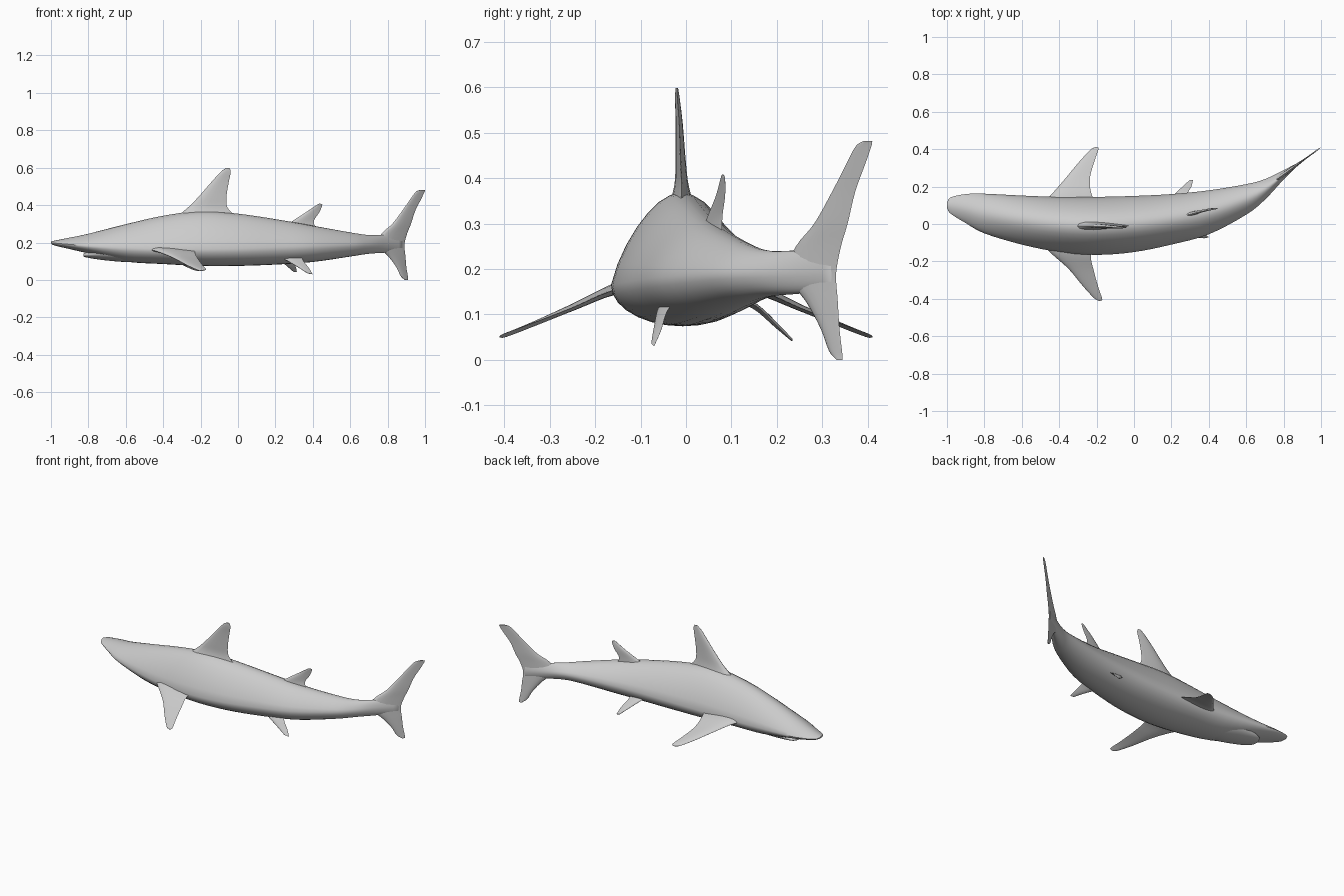
import bpy
import bmesh
import math
from mathutils import Vector

if "Cube" in bpy.data.objects:
    bpy.data.objects.remove(bpy.data.objects["Cube"], do_unlink=True)

# One skin colour for the whole fish
skin = bpy.data.materials.new("grey skin")
skin.use_nodes = True
GREY = (0.6, 0.6, 0.6, 1.0)
skin.diffuse_color = GREY
skin.node_tree.nodes["Principled BSDF"].inputs["Base Color"].default_value = GREY


def smooth_rows(rows, steps):
    """Catmull-Rom interpolation through rows of numbers."""
    rows = [Vector(r) for r in rows]
    first = rows[0] * 2 - rows[1]
    last = rows[-1] * 2 - rows[-2]
    padded = [first] + rows + [last]
    result = []
    for a, b, c, d in zip(padded, padded[1:], padded[2:], padded[3:]):
        for i in range(steps):
            t = i / steps
            result.append(b + (c - a) * (t / 2)
                          + (a * 2 - b * 5 + c * 4 - d) * (t * t / 2)
                          + (b * 3 - a - c * 3 + d) * (t ** 3 / 2))
    result.append(rows[-1])
    return result


def skin_rings(name, rings):
    """Join equal rings of points into a closed smooth surface."""
    bm = bmesh.new()
    loops = [[bm.verts.new(p) for p in ring] for ring in rings]
    for low, high in zip(loops, loops[1:]):
        for i in range(len(low)):
            j = (i + 1) % len(low)
            bm.faces.new((low[i], low[j], high[j], high[i]))
    bm.faces.new(loops[0])
    bm.faces.new(loops[-1])
    bmesh.ops.recalc_face_normals(bm, faces=bm.faces)
    mesh = bpy.data.meshes.new(name)
    bm.to_mesh(mesh)
    bm.free()
    mesh.materials.append(skin)
    obj = bpy.data.objects.new(name, mesh)
    bpy.context.collection.objects.link(obj)
    bpy.ops.object.select_all(action='DESELECT')
    obj.select_set(True)
    bpy.context.view_layer.objects.active = obj
    bpy.ops.object.shade_smooth_by_angle(angle=math.radians(50))
    return obj


def trunk(name, stations, peak, sides=28):
    """Stations: x, right y, left y, belly z, widest z, back z."""
    rings = []
    for x, y_low, y_high, belly, widest, back in smooth_rows(stations, 4):
        ring = []
        for k in range(sides):
            a = math.tau * k / sides
            s = math.sin(a)
            narrow = 1 - peak * max(s, 0)
            y = (y_low + y_high) / 2 + (y_high - y_low) / 2 * math.cos(a) * narrow
            z = widest + s * (back - widest if s > 0 else widest - belly)
            ring.append((x, y, z))
        rings.append(ring)
    return skin_rings(name, rings)


def blade(name, rows, across, path=None, steps=4, count=8):
    """Rows: leading point, trailing point, half thickness along across."""
    across = Vector(across).normalized()
    rings = []
    for row in smooth_rows(rows, steps):
        lead, trail, thick = Vector(row[0:3]), Vector(row[3:6]), row[6]
        ring = []
        for k in range(count * 2):
            a = math.pi * k / count
            t = (1 - math.cos(a)) / 2
            p = lead.lerp(trail, t)
            if path:
                p.y = path(p.x)
            side = math.sin(a) * (1.25 - t)
            ring.append(p + across * thick * side)
        rings.append(ring)
    return skin_rings(name, rings)


# Body, from snout to tail stem
trunk("body", [
    (-1.0, .085, .115, .195, .2, .206),
    (-.98, .055, .142, .184, .197, .21),
    (-.9, .005, .16, .165, .19, .226),
    (-.8, -.05, .162, .142, .182, .247),
    (-.6, -.11, .152, .098, .172, .298),
    (-.4, -.15, .145, .085, .165, .343),
    (-.2, -.165, .145, .075, .165, .368),
    (0, -.15, .15, .075, .168, .354),
    (.2, -.11, .16, .082, .175, .325),
    (.4, -.055, .18, .096, .182, .29),
    (.6, .05, .213, .125, .19, .254),
    (.7, .13, .24, .14, .192, .24),
    (.8, .238, .288, .147, .193, .24),
    (.88, .318, .33, .16, .193, .226),
], peak=.3)

# Lower jaw, stepped down behind the snout
trunk("lower_jaw", [
    (-.825, .03, .09, .124, .132, .142),
    (-.8, .0, .115, .118, .135, .15),
    (-.72, -.04, .125, .106, .145, .17),
    (-.6, -.075, .12, .096, .15, .18),
    (-.48, -.08, .09, .1, .15, .18),
], peak=0)


# Tail fin, bent along the curve of the body
def tail_bend(x):
    return .265 + (x - .8) * .725


tail_outline = [
    (0, .893, .91), (.02, .87, .908), (.07, .845, .9), (.13, .8, .895),
    (.19, .74, .89), (.25, .77, .905), (.3, .825, .925),
    (.37, .878, .948), (.43, .92, .978), (.47, .95, .997), (.482, .975, 1.0),
]
blade("tail_fin", [
    (lead, 0, z, trail, 0, z, .004 + .012 * (1 - min(1, abs(z - .19) / .2)))
    for z, lead, trail in tail_outline
], across=(-.6, 1, 0), path=tail_bend)

# Main back fin
blade("dorsal_fin", [
    (-.34, -.01, .33, .0, -.01, .33, .035),
    (-.27, -.01, .385, -.055, -.01, .385, .018),
    (-.215, -.012, .44, -.062, -.012, .44, .013),
    (-.145, -.015, .52, -.05, -.015, .52, .009),
    (-.095, -.019, .575, -.039, -.019, .575, .006),
    (-.065, -.02, .598, -.045, -.02, .598, .003),
], across=(0, 1, 0))

# Small rear back fin
blade("rear_dorsal_fin", [
    (.24, .04, .28, .42, .08, .27, .014),
    (.29, .05, .314, .405, .08, .314, .01),
    (.36, .068, .36, .434, .086, .36, .007),
    (.42, .078, .4, .45, .086, .398, .004),
    (.435, .08, .408, .447, .084, .406, .002),
], across=(-.25, 1, 0))

# Broad side fins, mirrored apart from a small sweep
for name, side, sweep in (("right", -1, .02), ("left", 1, 0)):
    blade(name + "_pectoral_fin", [
        (-.5, side * .1, .165, -.2, side * .1, .165, .025),
        (-.44, side * .16, .155, -.23, side * .17, .15, .014),
        (-.37 + sweep, side * .24, .12, -.235 + sweep, side * .25, .115, .009),
        (-.295 + sweep, side * .33, .08, -.21 + sweep, side * .34, .08, .006),
        (-.235 + sweep, side * .395, .053, -.19 + sweep, side * .4, .058, .004),
        (-.21 + sweep, side * .41, .05, -.195 + sweep, side * .41, .052, .002),
    ], across=(0, side * .45, 1))

# Small belly fins, following the bend of the body
blade("left_pelvic_fin", [
    (.19, .1, .14, .31, .1, .14, .012),
    (.21, .15, .118, .285, .155, .118, .008),
    (.26, .2, .075, .307, .2, .075, .006),
    (.295, .232, .045, .315, .234, .042, .003),
], across=(0, .7, .7))
blade("right_pelvic_fin", [
    (.19, -.03, .14, .34, -.01, .14, .012),
    (.24, -.056, .115, .345, -.04, .11, .009),
    (.32, -.068, .068, .378, -.055, .065, .007),
    (.37, -.075, .036, .4, -.07, .03, .003),
], across=(-.1, 1, -.4))
